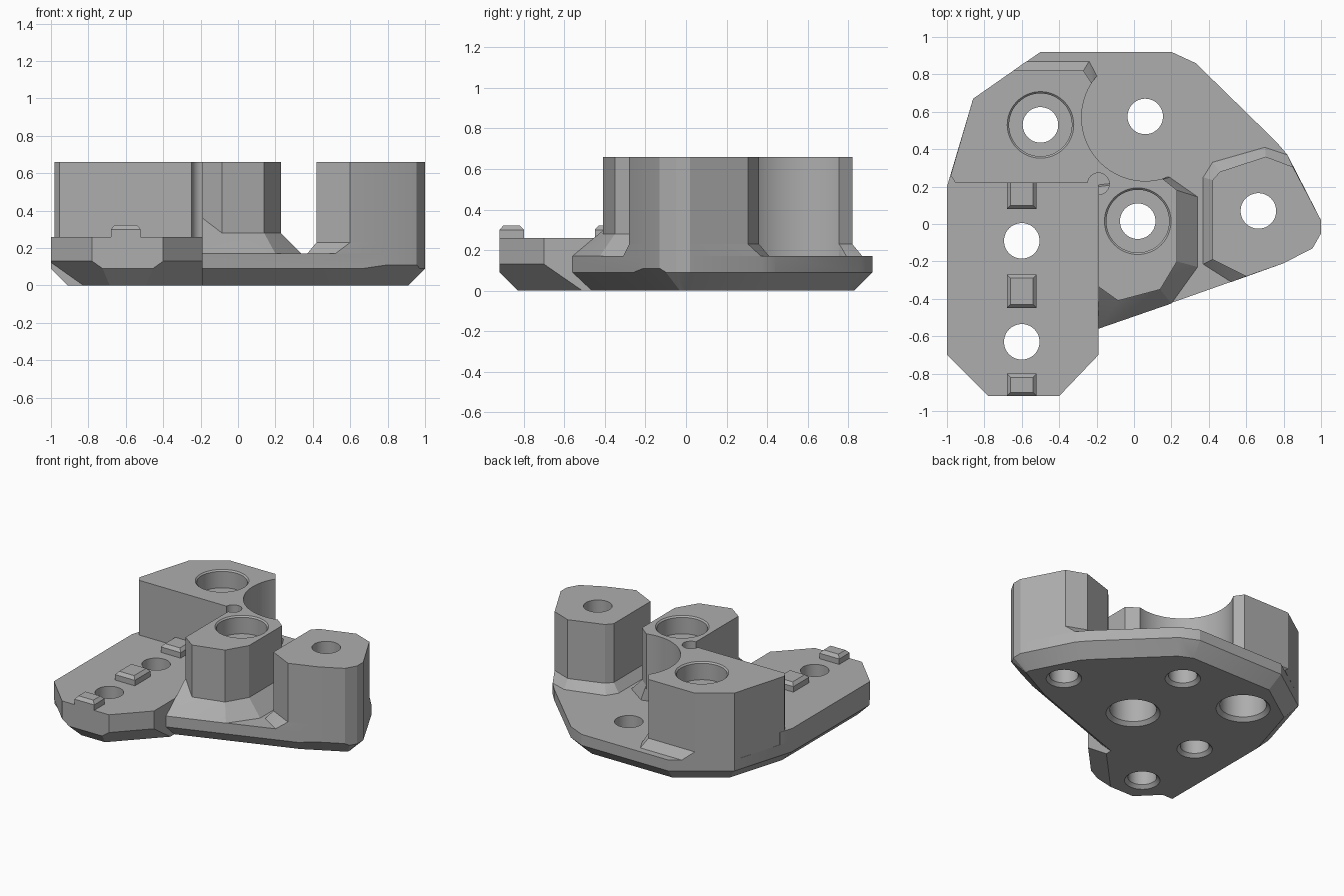
import bpy, bmesh, math
from mathutils import Vector

cube = bpy.data.objects.get("Cube")
if cube:
    bpy.data.objects.remove(cube, do_unlink=True)

grey = bpy.data.materials.new("plain grey")
grey.use_nodes = True
COLOUR = (0.42, 0.42, 0.42, 1)
grey.diffuse_color = COLOUR
grey.node_tree.nodes["Principled BSDF"].inputs["Base Color"].default_value = COLOUR


def to_object(name, bm):
    bmesh.ops.recalc_face_normals(bm, faces=bm.faces)
    mesh = bpy.data.meshes.new(name)
    bm.to_mesh(mesh)
    bm.free()
    mesh.materials.append(grey)
    ob = bpy.data.objects.new(name, mesh)
    bpy.context.collection.objects.link(ob)
    return ob


def hull(name, *layers):
    """Convex solid around (z, outline) layers."""
    bm = bmesh.new()
    for z, outline in layers:
        for x, y in outline:
            bm.verts.new((x, y, z))
    bmesh.ops.convex_hull(bm, input=bm.verts)
    bmesh.ops.dissolve_limit(bm, angle_limit=0.01, verts=bm.verts, edges=bm.edges)
    return to_object(name, bm)


def slab(name, outline, top, chamfers):
    """Prism whose bottom edges are planed off at 45 degrees; one depth per side."""
    bm = bmesh.new()
    face = bm.faces.new([bm.verts.new((x, y, 0)) for x, y in outline])
    up = bmesh.ops.extrude_face_region(bm, geom=[face])["geom"]
    bmesh.ops.translate(bm, vec=(0, 0, top),
                        verts=[g for g in up if isinstance(g, bmesh.types.BMVert)])
    for i, depth in enumerate(chamfers):
        if not depth:
            continue
        a = Vector((*outline[i], depth))
        b = Vector((*outline[(i + 1) % len(outline)], depth))
        side = (b - a).normalized()
        normal = Vector((side.y, -side.x, -1))
        cut = bmesh.ops.bisect_plane(bm, geom=bm.verts[:] + bm.edges[:] + bm.faces[:],
                                     plane_co=a, plane_no=normal, clear_outer=True)
        edges = [g for g in cut["geom_cut"] if isinstance(g, bmesh.types.BMEdge)]
        bmesh.ops.holes_fill(bm, edges=edges)
    bmesh.ops.dissolve_limit(bm, angle_limit=0.01, verts=bm.verts, edges=bm.edges)
    return to_object(name, bm)


def turned(name, centre, profile, segments=48):
    """Round cutter from (radius, z) steps, bottom to top."""
    bm = bmesh.new()
    rings = []
    for r, z in profile:
        rings.append([bm.verts.new((centre[0] + r * math.cos(k * math.tau / segments),
                                    centre[1] + r * math.sin(k * math.tau / segments), z))
                      for k in range(segments)])
    for low, high in zip(rings, rings[1:]):
        for k in range(segments):
            n = (k + 1) % segments
            bm.faces.new((low[k], low[n], high[n], high[k]))
    bm.faces.new(rings[0])
    bm.faces.new(rings[-1])
    cutter = to_object(name, bm)
    cutter.hide_render = True
    return cutter


# Base plate and raised strip
C = 0.09
plate = slab("base_plate",
             [(-1, -.69), (-.56, -.69), (.8, -.21), (.955, -.13), (1, -.05), (1, .02),
              (.82, .37), (.76, .44), (.33, .86), (.2, .92), (-.5, .92), (-.86, .67), (-1, .2)],
             0.17, [0, C, .11, C, C, C, C, C, C, C, C, C, C])
strip = slab("raised_strip",
             [(-1, -.7), (-.78, -.92), (-.4, -.92), (-.19, -.7), (-.19, .3), (-.97, .3), (-1, .2)],
             0.26, [.13, C, .13, 0, 0, C, C])

# Back left tower with its rear skirt
FLOOR, TOP = 0.17, 0.66
left = [(-.955, .22), (-.98, .26), (-.86, .67), (-.645, .82), (-.27, .82),
        (-.22, .745), (-.19, .7), (-.19, .22)]
left_tower = hull("left_tower", (FLOOR, left), (TOP, left))
left_skirt = hull("left_tower_skirt",
                  (FLOOR, [(-.575, .87), (-.24, .87), (-.195, .785), (-.4, .6), (-.645, .82)]),
                  (.23, [(-.645, .82), (-.27, .82), (-.22, .745), (-.4, .6)]))

# Centre tower with its sloping foot
centre = [(-.19, -.335), (-.085, -.41), (.14, -.35), (.23, -.2), (.23, .18),
          (.155, .24), (-.05, .4), (-.19, .4)]
centre_tower = hull("centre_tower", (FLOOR, centre), (TOP, centre))
centre_foot = hull("centre_tower_foot",
                   (FLOOR, [(-.19, -.56), (.2, -.425), (.34, -.23), (.34, .145),
                            (.19, .25), (-.19, .25)]),
                   (.28, centre[1:6]), (.36, centre[:1]), (.28, [(-.19, .2)]))

# Right tower with its skirt
flush = [(.8, -.21), (.955, -.13), (1, -.05), (1, .02)]
right = [(.42, .235), (.42, -.19), (.6, -.28)] + flush + [(.85, .305), (.705, .36), (.46, .28)]
right_tower = hull("right_tower", (FLOOR, right), (TOP, right))
right_skirt = hull("right_tower_skirt",
                   (FLOOR, [(.37, .25), (.37, -.215), (.52, -.31)] + flush
                    + [(.82, .37), (.7, .41), (.42, .33)]),
                   (.23, right))


# Locating pegs on the strip
def rect(y0, y1, inset):
    return [(x, y) for x in (-.68 + inset, -.52 - inset) for y in (y0 + inset, y1 - inset)]


for name, y0, y1 in (("back_peg", .08, .24), ("middle_peg", -.45, -.27), ("front_peg", -.92, -.8)):
    hull(name, (.25, rect(y0, y1, 0)), (.3, rect(y0, y1, 0)), (.322, rect(y0, y1, .02)))

# Screw holes, counterbores and reliefs
R, OPEN = 0.095, 0.118
small = [(OPEN + .02, -.02), (R, OPEN - R), (R, 1)]
bored = [(.2, -.02), (.155, .025), (.155, .2), (R, .2), (R, .53),
         (.168, .53), (.168, TOP - .01), (.188, TOP + .01)]
holes = {
    "front_hole": ((-.6, -.63), small), "middle_hole": ((-.6, -.09), small),
    "back_hole": ((.06, .575), small), "right_hole": ((.665, .07), small),
    "left_bore": ((-.5, .53), bored), "centre_bore": ((.02, .015), bored),
}
cutters = {n: turned(n, c, p) for n, (c, p) in holes.items()}
cutters["clearance"] = turned("clearance", (.06, .57), [(.34, FLOOR - .01), (.34, 1)], 96)
cutters["relief"] = turned("relief", (-.19, .215), [(.058, .26), (.058, 1)], 32)

targets = {
    plate: list(holes),
    strip: ["front_hole", "middle_hole"],
    left_tower: ["left_bore", "clearance", "relief"],
    left_skirt: ["left_bore", "clearance"],
    centre_tower: ["centre_bore", "clearance", "relief"],
    centre_foot: ["centre_bore", "clearance"],
    right_tower: ["right_hole"],
    right_skirt: ["right_hole"],
}
for ob, names in targets.items():
    bpy.ops.object.select_all(action="DESELECT")
    ob.select_set(True)
    bpy.context.view_layer.objects.active = ob
    for n in names:
        mod = ob.modifiers.new(n, "BOOLEAN")
        mod.operation, mod.solver, mod.object = "DIFFERENCE", "EXACT", cutters[n]
        bpy.ops.object.modifier_apply(modifier=mod.name)
    bpy.ops.object.shade_smooth_by_angle(angle=math.radians(20))
for cutter in cutters.values():
    bpy.data.objects.remove(cutter, do_unlink=True)
